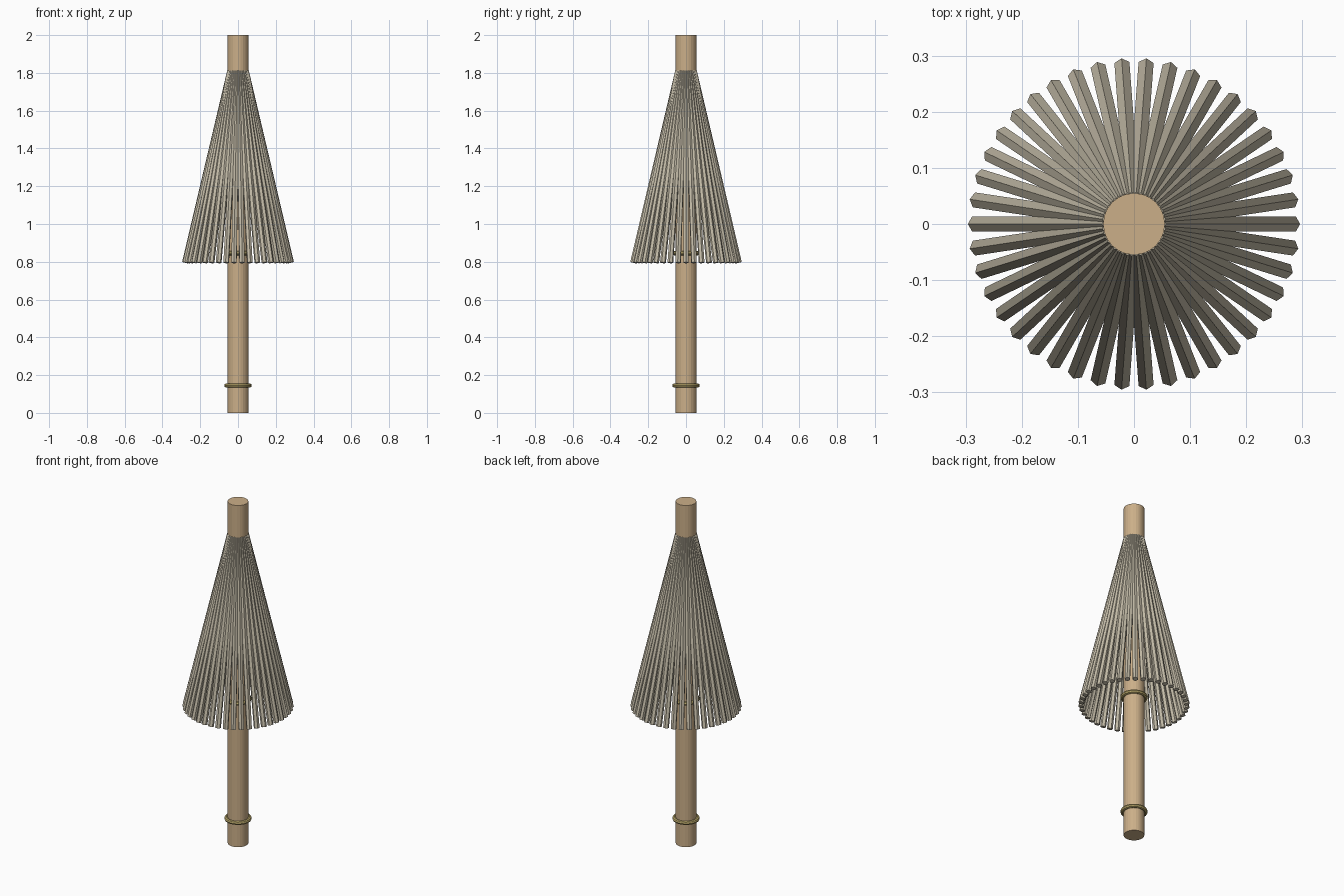
import bpy, bmesh, math
from mathutils import Matrix, Vector

if "Cube" in bpy.data.objects:
    bpy.data.objects.remove(bpy.data.objects["Cube"])

def material(name, rgb):
    m = bpy.data.materials.new(name)
    m.diffuse_color = (*rgb, 1)
    m.use_nodes = True
    m.node_tree.nodes["Principled BSDF"].inputs["Base Color"].default_value = m.diffuse_color
    return m

wood = material("wood", (0.60, 0.43, 0.25))
straw = material("straw", (0.55, 0.50, 0.39))
brass = material("brass", (0.50, 0.40, 0.15))

# Pole
bpy.ops.mesh.primitive_cylinder_add(vertices=24, radius=0.055, depth=2, location=(0, 0, 1))
pole = bpy.context.object
pole.name = "pole"
pole.data.materials.append(wood)

# Binding rings: one low on the pole, one inside the canopy mouth
for name, z in (("lower_ring", 0.145), ("upper_ring", 0.845)):
    bpy.ops.mesh.primitive_torus_add(major_segments=24, minor_segments=8,
                                     major_radius=0.062, minor_radius=0.011, location=(0, 0, z))
    ring = bpy.context.object
    ring.name = name
    ring.data.materials.append(brass)
    bpy.ops.object.shade_smooth_by_angle()

# Ribs: hexagonal rods fanning out from the pole top, one flat side outward
COUNT = 42
top, bottom = Vector((0.042, 0, 1.81)), Vector((0.281, 0, 0.795))
axis = top - bottom
side = Vector((0, 1, 0))
z_axis = axis.normalized()
frame = Matrix((side.cross(z_axis), side, z_axis)).transposed().to_4x4()
bm = bmesh.new()
for i in range(COUNT):
    place = (Matrix.Rotation(math.tau * i / COUNT, 4, 'Z')
             @ Matrix.Translation((top + bottom) / 2) @ frame
             @ Matrix.Rotation(math.pi / 6, 4, 'Z'))
    bmesh.ops.create_cone(bm, cap_ends=True, segments=6, radius1=0.0155, radius2=0.0155,
                          depth=axis.length, matrix=place)
mesh = bpy.data.meshes.new("canopy_ribs")
bm.to_mesh(mesh)
bm.free()
mesh.materials.append(straw)
ribs = bpy.data.objects.new("canopy_ribs", mesh)
bpy.context.collection.objects.link(ribs)
